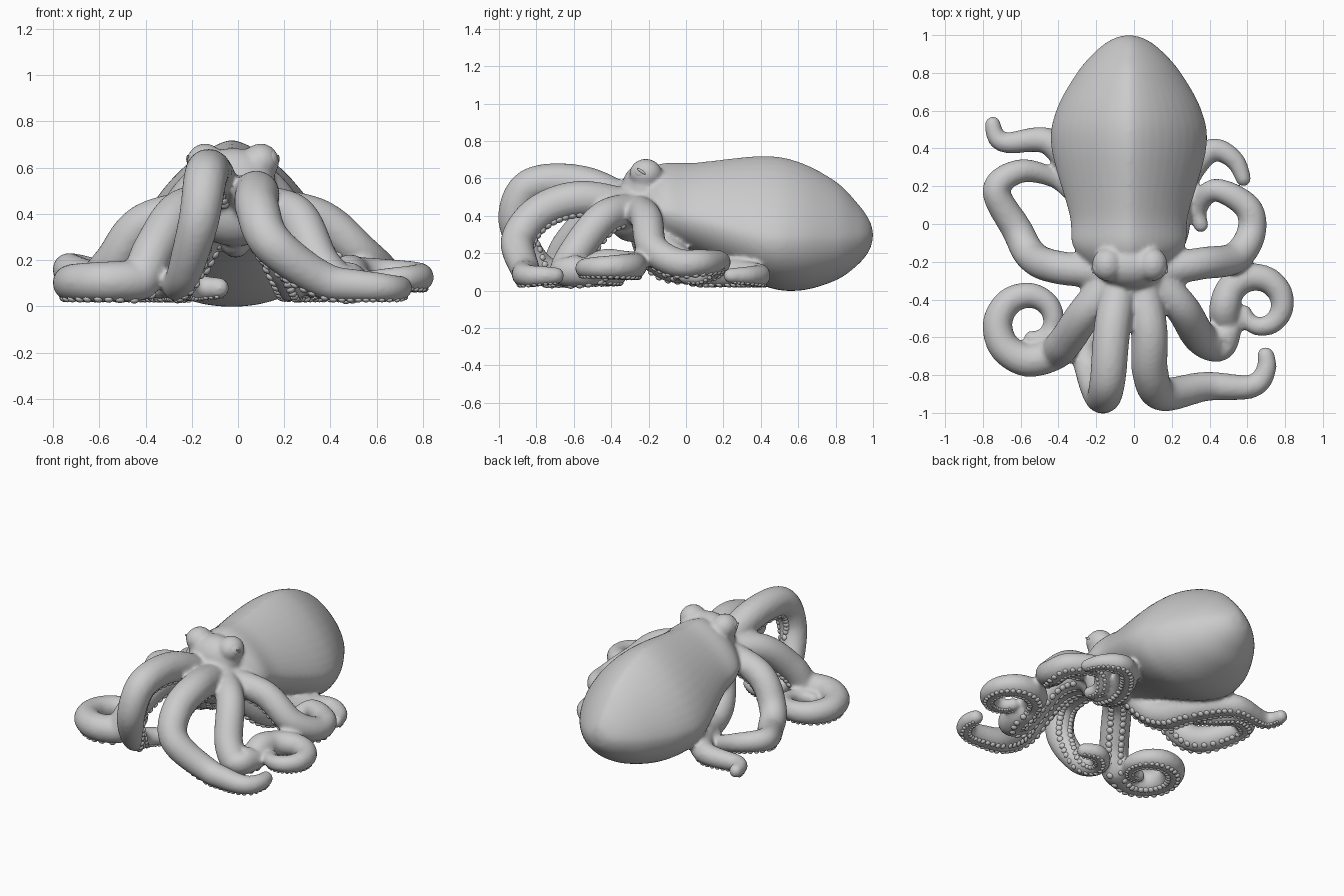
import bpy, bmesh, math
from mathutils import Vector, Matrix

if "Cube" in bpy.data.objects:
    bpy.data.objects.remove(bpy.data.objects["Cube"])


def spline(pts, n):
    """Catmull-Rom through points of any dimension."""
    ends = [[2 * a - b for a, b in zip(pts[i], pts[j])] for i, j in ((0, 1), (-1, -2))]
    p = [ends[0], *pts, ends[1]]
    out = []
    for i in range(1, len(p) - 2):
        for k in range(n):
            t = k / n
            out.append([0.5 * (2 * b + (c - a) * t + (2 * a - 5 * b + 4 * c - d) * t * t
                               + (3 * b - a - 3 * c + d) * t ** 3)
                        for a, b, c, d in zip(*p[i - 1:i + 3])])
    return out + [list(pts[-1])]


def loft(bm, rings):
    """Skin a list of point rings and cap both ends."""
    vs = [[bm.verts.new(q) for q in r] for r in rings]
    m = len(vs[0])
    for a, b in zip(vs, vs[1:]):
        for i in range(m):
            bm.faces.new((a[i], a[(i + 1) % m], b[(i + 1) % m], b[i]))
    bm.faces.new(vs[0][::-1])
    bm.faces.new(vs[-1])


def ball(bm, loc, size, rot=None, div=4):
    m = Matrix.Translation(loc) @ (rot or Matrix()) @ Matrix.Diagonal((*size, 1))
    bmesh.ops.create_icosphere(bm, subdivisions=div, radius=1, matrix=m)


def finish(bm, name):
    bmesh.ops.recalc_face_normals(bm, faces=bm.faces)
    for f in bm.faces:
        f.smooth = True
    me = bpy.data.meshes.new(name)
    bm.to_mesh(me)
    bm.free()
    ob = bpy.data.objects.new(name, me)
    bpy.context.collection.objects.link(ob)
    return ob


def curl(cx, cy, radius, start, end, z):
    """Clockwise inward spiral near the ground for a coiled arm tip."""
    out = []
    for k in range(11):
        a = math.radians(start + (end - start) * k / 10)
        r = radius * (1 - 0.7 * (k / 10) ** 1.7)
        out.append((cx + r * math.cos(a), cy + r * math.sin(a), z - .03 * k / 10))
    return out


def add_arm(side, thick, *pts):
    """Tapering round-tipped arm, suckers in two rows underneath.
    Points without a height lie on the ground."""
    pts = [(side * .08, -.26, .44)] + [(*q, .08)[:3] for q in pts]
    path = [Vector(q) for q in spline(pts, 16)]
    dist = [0]
    for a, b in zip(path, path[1:]):
        dist.append(dist[-1] + (b - a).length)
    total = dist[-1]
    under, rings, next_sucker = Vector((0, 0, -1)), [], 0.16
    for i, c in enumerate(path):
        t = (path[min(i + 1, len(path) - 1)] - path[max(i - 1, 0)]).normalized()
        under = under + Vector((0, 0, -0.12))
        under = (under - t * under.dot(t)).normalized()
        across = t.cross(under)
        u = dist[i] / total
        r = thick * (0.087 + 0.035 * u - 0.083 * u * u)
        rem = total - dist[i]
        rr = r if rem > r else max(0.003, math.sqrt(max(0, r * r - (r - rem) ** 2)))
        c = Vector((c.x, c.y, max(c.z, r + .02)))
        rings.append([c + (across * math.cos(a) + under * math.sin(a)) * rr
                      for a in (math.tau * k / 16 for k in range(16))])
        if dist[i] >= next_sucker and rem > r:
            next_sucker = dist[i] + 0.42 * r
            for s in (-1, 1):
                d = under * math.cos(0.45) + across * math.sin(0.45) * s
                rot = d.to_track_quat('Z', 'Y').to_matrix().to_4x4()
                ball(suckers, c + d * r * 0.96, (r * 0.23, r * 0.23, r * 0.16), rot, 2)
    loft(body, rings)


body, suckers = bmesh.new(), bmesh.new()

# Mantle: y, half width, widest height, top, bottom
sections = [(-.30, .13, .47, .60, .36), (-.13, .29, .43, .68, .26), (.05, .315, .38, .685, .19),
            (.4, .41, .28, .72, .03), (.6, .385, .27, .69, 0), (.8, .275, .27, .585, .055),
            (.92, .17, .28, .465, .14), (.98, .085, .29, .38, .215), (1, .015, .3, .32, .28)]
rings = []
for y, rx, zm, top, bot in spline(sections, 8):
    ring = []
    for k in range(48):
        a = math.tau * k / 48
        c, s = math.cos(a), math.sin(a)
        e = 1.36 if s > 0 else 1.0
        x = math.copysign(abs(c) ** (e if s > 0 else .95), c) * rx - 0.027
        ring.append((x, y, zm + (s ** e * (top - zm) if s > 0 else s * (zm - bot))))
    rings.append(ring)
loft(body, rings)

# Head, arm crown, siphon, eye mounds
ball(body, (-.02, -.22, .54), (.18, .125, .145))
ball(body, (-.01, -.29, .42), (.20, .135, .16))
ball(body, (-.01, -.16, .27), (.06, .11, .06))
for s in (-1, 1):
    ball(body, (s * .12 - .022, -.215, .625), (.08, .088, .08))

# Front arms
add_arm(.4, 1.08, (.08, -.56, .49), (.085, -.78, .42), (.15, -.9, .27), (.38, -.86, .11),
        (.62, -.86), (.7, -.77), (.69, -.65))
add_arm(-.8, 1.08, (-.115, -.55, .57), (-.14, -.83, .56), (-.17, -.915, .37), (-.23, -.8, .15),
        (-.26, -.65), (-.17, -.55), (-.04, -.6))
# Second arms, coiled at the tips
add_arm(1, 1, (.25, -.44, .39), (.35, -.6, .19), (.45, -.64), (.485, -.54),
        *curl(.65, -.44, .17, 180, -190, .14))
add_arm(-1, 1.03, (-.25, -.46, .41), (-.36, -.62, .25), *curl(-.545, -.53, .195, -55, -480, .11))
# Third arms
add_arm(1, .95, (.35, -.21, .38), (.53, -.18, .23), (.62, -.05, .15), (.6, .09, .15),
        (.43, .18, .15), (.34, .08), (.365, -.045))
add_arm(-1, .98, (-.4, -.23, .36), (-.54, -.17, .19), (-.62, -.03, .12), (-.73, .18, .16),
        (-.6, .28, .14), (-.42, .24), (-.32, .14))
# Rear arms, passing under the mantle
add_arm(1, .95, (.2, -.06, .17), (.25, .2), (.4, .385), (.53, .34), (.595, .2))
add_arm(-1, 1, (-.22, -.06, .17), (-.29, .22), (-.45, .435), (-.7, .435), (-.76, .57))

# Fuse body into one skin with soft joints
ob = finish(body, "octopus_body")
rm = ob.modifiers.new("fuse", 'REMESH')
rm.mode = 'VOXEL'
rm.voxel_size = 0.013
rm.use_smooth_shade = True
sm = ob.modifiers.new("soften", 'SMOOTH')
sm.factor = 0.5
sm.iterations = 6
finish(suckers, "suckers")

# Eyeballs with slit pupils on the outer sides of the mounds
for name, s in (("left_eye", -1), ("right_eye", 1)):
    bm = bmesh.new()
    x = s * .148 - .022
    ball(bm, (x, -.232, .633), (.05, .052, .05))
    ball(bm, (x + s * .047, -.238, .638), (.007, .03, .007), Matrix.Rotation(math.radians(-35), 4, 'X'), 3)
    finish(bm, name)
